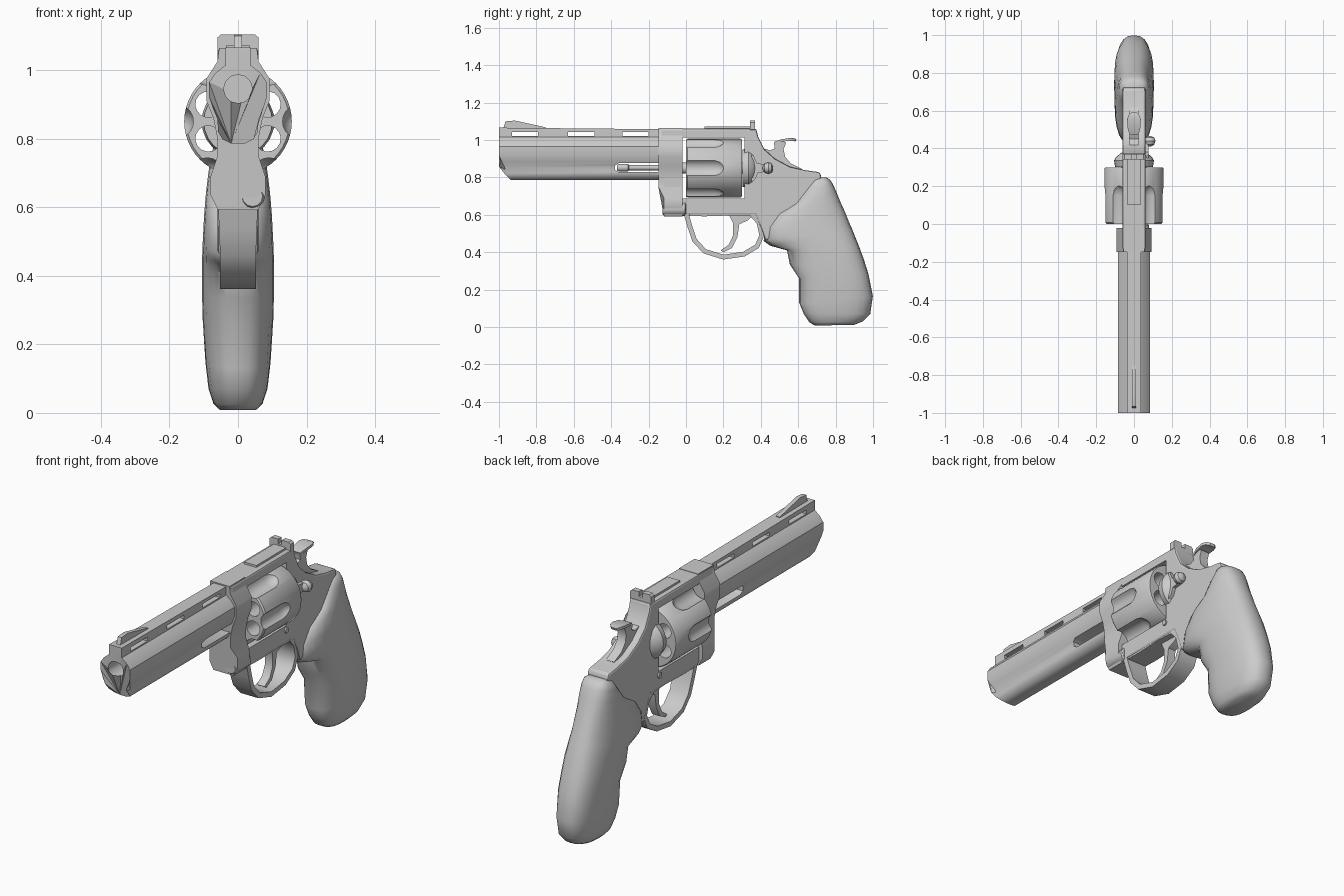
import bpy, bmesh, math
from mathutils import Vector

if "Cube" in bpy.data.objects:
    bpy.data.objects.remove(bpy.data.objects["Cube"])

def finish(ob, angle=35):
    bpy.ops.object.select_all(action='DESELECT')
    ob.select_set(True)
    bpy.context.view_layer.objects.active = ob
    bpy.ops.object.shade_smooth_by_angle(angle=math.radians(angle))

def loft(name, rings, angle=35):
    """Skin equal-length rings of points and cap both ends."""
    bm = bmesh.new()
    vs = [[bm.verts.new(p) for p in r] for r in rings]
    n = len(vs[0])
    for a, b in zip(vs, vs[1:]):
        for i in range(n):
            bm.faces.new((a[i], a[(i + 1) % n], b[(i + 1) % n], b[i]))
    bm.faces.new(vs[0][::-1])
    bm.faces.new(vs[-1])
    bmesh.ops.recalc_face_normals(bm, faces=bm.faces)
    me = bpy.data.meshes.new(name)
    bm.to_mesh(me)
    bm.free()
    ob = bpy.data.objects.new(name, me)
    bpy.context.collection.objects.link(ob)
    finish(ob, angle)
    return ob

def plate(name, profile, w, x=0):
    """Side profile (y, z) extruded across x."""
    return loft(name, [[(x + s * w, y, z) for y, z in profile] for s in (-1, 1)])

def box(name, w, y0, y1, z0, z1, x=0):
    return plate(name, [(y0, z0), (y1, z0), (y1, z1), (y0, z1)], w, x)

def lathe(name, stations, x, z, n=24, turn=0.0):
    """Stations (y, radius) revolved about an axis along y."""
    a = [turn + 2 * math.pi * i / n for i in range(n)]
    return loft(name, [[(x + r * math.cos(t), y, z + r * math.sin(t)) for t in a]
                       for y, r in stations])

def ribbon(name, path, t, widths):
    """Flat band swept along a (y, z) path."""
    rings = []
    for i, (p, w) in enumerate(zip(path, widths)):
        d = Vector(path[min(i + 1, len(path) - 1)]) - Vector(path[max(i - 1, 0)])
        d.normalize()
        ny, nz = -d.y * t / 2, d.x * t / 2
        rings.append([(-w, p[0] - ny, p[1] - nz), (w, p[0] - ny, p[1] - nz),
                      (w, p[0] + ny, p[1] + nz), (-w, p[0] + ny, p[1] + nz)])
    return loft(name, rings, 40)

def modify(ob, kind, **props):
    m = ob.modifiers.new(kind.title(), kind)
    for k, v in props.items():
        setattr(m, k, v)
    bpy.context.view_layer.objects.active = ob
    bpy.ops.object.modifier_apply(modifier=m.name)

def cut(ob, cutters, angle=35):
    for c in cutters:
        modify(ob, 'BOOLEAN', operation='DIFFERENCE', object=c, solver='EXACT')
        bpy.data.objects.remove(c)
    finish(ob, angle)

def mirrored(half):
    """Close a half outline (x, z) by mirroring it across x = 0."""
    return half + [(-x, z) for x, z in reversed(half)]

# Barrel with top rib and full underlug, chamfered under the muzzle
sec = mirrored([(.036, 1.066), (.036, 1.015), (.065, .992), (.084, .965), (.084, .92),
                (.072, .885), (.06, .857), (.058, .82), (.045, .798), (.02, .786)])
barrel = loft("barrel", [[(x, -1 + max(0, .85 - z), z) for x, z in sec],
                         [(x, -.14, z - .008 * (z > 1.05)) for x, z in sec]])
cuts = [lathe("bore_cut", [(-1.1, .042), (-.6, .042)], 0, .945, 12)]
cuts += [box("vent_cut", .2, y, y + .14, 1.022, 1.042) for y in (-.93, -.63, -.34)]
cuts += [plate("rod_cut", [(-.38, .84), (-.36, .828), (-.1, .828), (-.1, .876),
                           (-.36, .876), (-.38, .864)], .2)]
cut(barrel, cuts)

# Ejector rod in the underlug slot
lathe("ejector_rod", [(-.37, .014), (-.36, .02), (-.31, .02), (-.305, .014), (-.12, .014)],
      0, .852, 12)

# Front sight ramp
plate("front_sight", [(-.98, 1.05), (-.965, 1.1), (-.915, 1.104), (-.75, 1.068),
                      (-.75, 1.05)], .011)

# Frame plate with the cylinder window
frame = plate("frame", [(-.14, 1.062), (.375, 1.062), (.385, 1.02), (.42, .95),
                        (.475, .90), (.555, .857), (.64, .838), (.715, .828), (.725, .80),
                        (.66, .70), (.50, .50), (.425, .46), (.405, .52), (.37, .60),
                        (-.005, .60), (-.12, .62)], .06)
modify(frame, 'BEVEL', width=.01, segments=2, limit_method='ANGLE',
       angle_limit=math.radians(50))
cut(frame, [box("window_cut", .3, -.03, .312, .688, 1.014)])

# Front of the frame and crane
sec = mirrored([(.055, 1.064), (.06, 1.025), (.092, .975), (.092, .91), (.072, .86),
                (.06, .80), (.06, .75), (.08, .69), (.08, .635), (.058, .592)])
loft("frame_front", [[(x, y + (.03 * (z < .7) if y < -.1 else 0), z) for x, z in sec]
                     for y in (-.148, -.02)])
lathe("crane_hinge", [(-.125, .03), (-.115, .037), (-.005, .037), (0, .03)], .042, .632, 12)

# Fluted cylinder with six chambers
drum = lathe("cylinder", [(0, .15), (.008, .157), (.292, .157), (.30, .152)], 0, .85, 48)
cuts = []
for i in range(6):
    a = math.radians(60 * i)
    cuts.append(lathe("flute_cut", [(-.1, .05), (.15, .05), (.18, .042), (.20, .025), (.205, .01)],
                      .18 * math.cos(a), .85 + .18 * math.sin(a), 20))
    b = a + math.radians(30)
    cuts.append(lathe("chamber_cut", [(-.1, .038), (.4, .038)],
                      .1 * math.cos(b), .85 + .1 * math.sin(b), 14, .1))
cut(drum, cuts)
lathe("cylinder_axle", [(-.05, .03), (.33, .03)], 0, .85, 16)

# Recoil shield behind the cylinder
lathe("recoil_shield", [(.303, .1), (.335, .106), (.355, .095), (.375, .07), (.39, .04)],
      0, .85, 24)

# Cylinder latch on the right side, and frame pins
plate("latch_plate", [(.35, .775), (.37, .79), (.385, .825), (.43, .83), (.45, .85),
                      (.43, .87), (.38, .875), (.36, .92), (.35, .92)], .012, .066)
lathe("latch_knob", [(.41, .008), (.42, .024), (.44, .031), (.458, .024), (.466, .008)],
      .083, .85, 12)
for s in (-1, 1):
    pin = lathe("frame_pin", [(-.006, .014), (.006, .014)], 0, 0, 12)
    pin.rotation_euler.z = math.pi / 2
    pin.location = (s * .062, .305, .667)

# Rear sight: base leaf and notched blade
box("rear_sight_base", .035, .1, .36, 1.05, 1.072)
u = mirrored([(.01, 1.08), (.01, 1.104), (.05, 1.104), (.06, 1.095), (.06, 1.055), (.03, 1.05)])
loft("rear_sight_blade", [[(x, y, z) for x, z in u] for y in (.342, .37)])

# Hammer and its thumb spur
plate("hammer", [(.43, .86), (.415, .955), (.45, .945), (.475, .955), (.47, .985), (.51, .998),
                 (.535, .985), (.522, .95), (.53, .91), (.56, .875), (.62, .845), (.6, .82)], .024)
ribbon("hammer_spur", [(.475, .985), (.51, .997), (.55, 1.003), (.575, 1.003), (.588, .998)],
       .014, [.024, .034, .037, .03, .014])

# Trigger
plate("trigger", [(.22, .62), (.25, .56), (.252, .49), (.228, .44), (.185, .41), (.2, .4),
                  (.245, .422), (.275, .48), (.285, .55), (.33, .57), (.37, .61), (.36, .62)], .022)

# Trigger guard loop
guard = [(0, .61), (.02, .54), (.045, .465), (.10, .405), (.20, .374), (.31, .39),
         (.38, .432), (.405, .49), (.39, .56), (.35, .605)]
ribbon("trigger_guard", guard, .026, [.058, .055] + [.052] * 6 + [.055, .058])
ribbon("guard_root", [(.02, .604), (.10, .602), (.25, .607), (.37, .602)], .02, [.056] * 4)

# Grip: rounded sections between front and back edge points, with half width
levels = [((.69, .008), (.90, .012), .055), ((.66, .025), (.945, .03), .072),
          ((.63, .07), (.985, .07), .086), ((.605, .13), (.999, .165), .095),
          ((.605, .26), (.975, .285), .103), ((.555, .335), (.95, .365), .105),
          ((.54, .41), (.922, .44), .105), ((.45, .435), (.89, .52), .104),
          ((.415, .46), (.868, .57), .102), ((.425, .53), (.848, .62), .099),
          ((.475, .60), (.825, .67), .094), ((.57, .655), (.805, .72), .088),
          ((.63, .73), (.785, .765), .08), ((.67, .785), (.768, .79), .068),
          ((.695, .802), (.75, .80), .045)]
rings = []
for f, b, w in levels:
    f, b = Vector(f), Vector(b)
    ring = []
    for i in range(24):
        t = 2 * math.pi * i / 24
        c, s = math.cos(t), math.sin(t)
        p = f.lerp(b, .5 + .5 * math.copysign(abs(c) ** .78, c))
        ring.append((w * math.copysign(abs(s) ** .78, s), p.x, p.y))
    rings.append(ring)
loft("grip", rings, 50)
